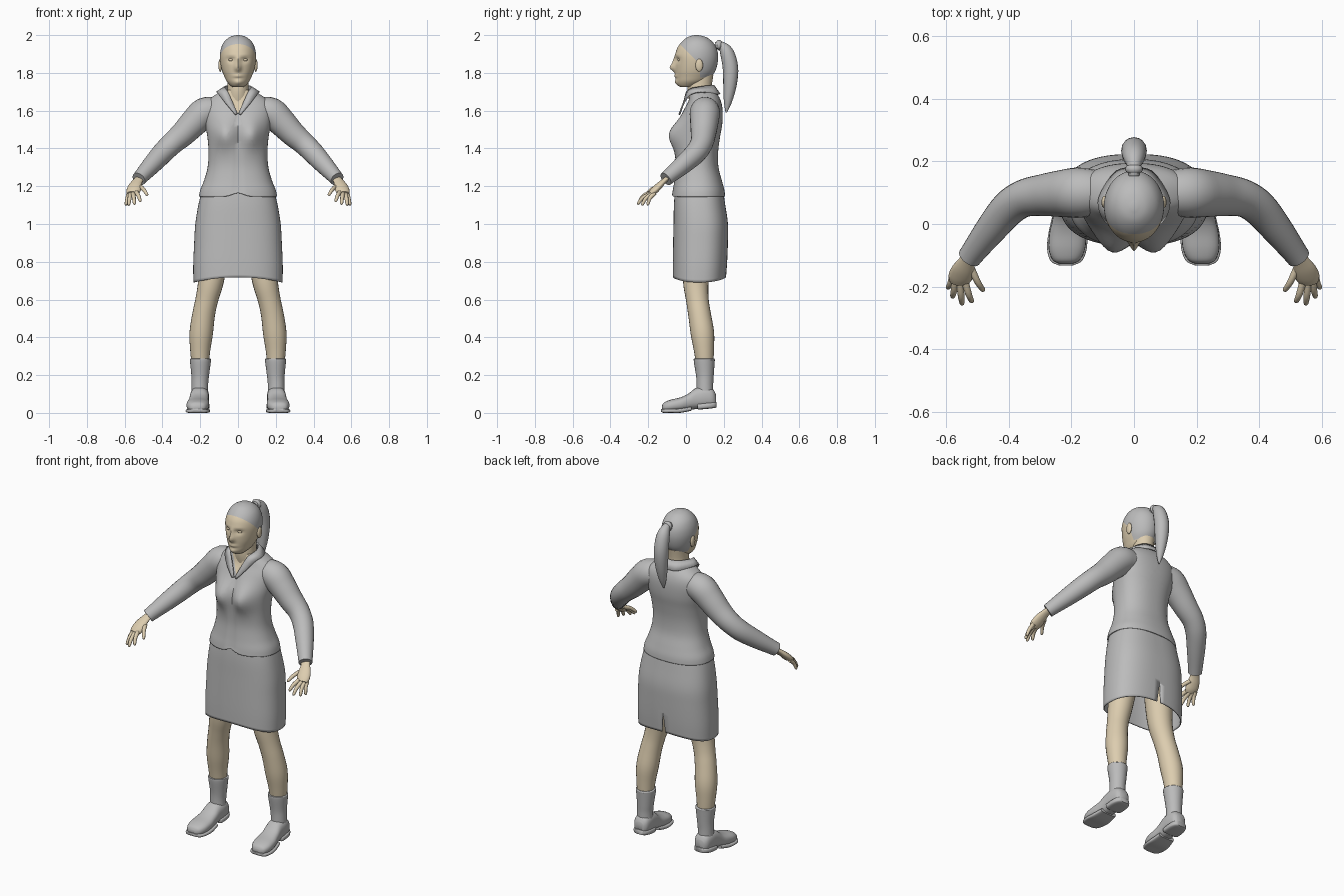
import bpy, bmesh
from math import sin, cos, pi, exp
from mathutils import Vector

cube = bpy.data.objects.get("Cube")
if cube:
    bpy.data.objects.remove(cube)


def material(name, rgb):
    m = bpy.data.materials.new(name)
    m.use_nodes = True
    m.diffuse_color = (*rgb, 1)
    bsdf = m.node_tree.nodes["Principled BSDF"]
    bsdf.inputs["Base Color"].default_value = (*rgb, 1)
    bsdf.inputs["Roughness"].default_value = 0.7
    return m


GREY = material("cloth_grey", (0.5, 0.5, 0.5))
SKIN = material("skin_beige", (0.72, 0.61, 0.43))


def spline(rows, k):
    """Catmull-Rom interpolation of equal-length number rows."""
    out = []
    for i in range(len(rows) - 1):
        a, b, c, d = (rows[max(0, min(len(rows) - 1, i + j))] for j in (-1, 0, 1, 2))
        for s in range(k):
            t = s / k
            out.append([q + 0.5 * t * (r - p + t * (2 * p - 5 * q + 4 * r - w + t * (3 * (q - r) + w - p)))
                        for p, q, r, w in zip(a, b, c, d)])
    return out + [list(rows[-1])]


def ring(center, u, v, n, power=2.0):
    pts = []
    for i in range(n):
        c, s = cos(2 * pi * i / n), sin(2 * pi * i / n)
        e = 2 / power
        pts.append(center + u * (abs(c) ** e * (1 if c > 0 else -1)) + v * (abs(s) ** e * (1 if s > 0 else -1)))
    return pts


def finish(name, bm, mats, mirror=False, thick=0, angle=60):
    bmesh.ops.recalc_face_normals(bm, faces=bm.faces)
    me = bpy.data.meshes.new(name)
    bm.to_mesh(me)
    bm.free()
    ob = bpy.data.objects.new(name, me)
    bpy.context.collection.objects.link(ob)
    for m in mats:
        me.materials.append(m)
    bpy.ops.object.select_all(action='DESELECT')
    ob.select_set(True)
    bpy.context.view_layer.objects.active = ob
    bpy.ops.object.shade_smooth_by_angle(angle=angle * pi / 180)
    if thick:
        mod = ob.modifiers.new("thickness", 'SOLIDIFY')
        mod.thickness = thick
    if mirror:
        ob.modifiers.new("mirror", 'MIRROR')
    return ob


def loft(rings, caps=True, closed=True):
    bm = bmesh.new()
    vs = [[bm.verts.new(p) for p in r] for r in rings]
    n = len(vs[0])
    for a, b in zip(vs, vs[1:]):
        for i in range(n if closed else n - 1):
            j = (i + 1) % n
            bm.faces.new((a[i], a[j], b[j], b[i]))
    if caps:
        bm.faces.new(vs[0])
        bm.faces.new(vs[-1])
    return bm


def body(rows, n=32, k=3, power=2.0, caps=True, x=0):
    """Stack of level rings given as (z, half width, front y, back y)."""
    return loft([ring(Vector((x, (f + b) / 2, z)), Vector((w, 0, 0)), Vector((0, (b - f) / 2, 0)), n, power)
                 for z, w, f, b in spline(rows, k)], caps)


def tube(pts, n=12, k=4, side=(1, 0, 0), flat=1.0):
    """Tapered tube through (x, y, z, radius) points."""
    rows = spline(pts, k)
    rings = []
    for i, r in enumerate(rows):
        t = Vector(rows[min(i + 1, len(rows) - 1)][:3]) - Vector(rows[max(i - 1, 0)][:3])
        v = t.cross(Vector(side)).normalized()
        u = v.cross(t).normalized()
        rings.append(ring(Vector(r[:3]), u * r[3], v * r[3] * flat, n))
    return loft(rings)


def cut(bm, co, no):
    bmesh.ops.bisect_plane(bm, geom=bm.verts[:] + bm.edges[:] + bm.faces[:], plane_co=co, plane_no=no)


def bell(d, s):
    return exp(-(d / s) ** 2)


# Head with sculpted face; hair is split off along a slanted hairline
head = body([(1.725, .03, -.03, .05), (1.735, .042, -.042, .07), (1.755, .060, -.05, .11), (1.78, .072, -.053, .135),
             (1.81, .084, -.056, .155), (1.85, .093, -.057, .167), (1.89, .096, -.057, .17), (1.93, .09, -.047, .162),
             (1.965, .073, -.022, .14), (1.99, .043, .01, .105), (2.0, .008, .045, .065)], n=64, k=4)
# (x, z, x spread, z spread, depth): nose, bridge, sockets, lips, chin, brows
bumps = [(0, 1.827, .015, .02, -.028), (0, 1.86, .011, .025, -.012), (.036, 1.87, .02, .013, .012),
         (0, 1.784, .024, .008, -.009), (0, 1.75, .022, .014, -.01), (.035, 1.893, .028, .008, -.004)]
for v in head.verts:
    if v.co.y < .03:
        for bx, bz, sx, sz, amp in bumps:
            v.co.y += amp * bell(abs(v.co.x) - bx, sx) * bell(v.co.z - bz, sz)
cut(head, (0, -.035, 1.955), (0, 1, 1))
cut(head, (0, .075, 1.8), (0, 1, 0))
cut(head, (0, 0, 1.775), (0, 0, 1))
for f in head.faces:
    c = f.calc_center_median()
    hair = c.z > 1.775 and (c.y > .075 or c.y + c.z > 1.92)
    f.material_index = 1 if hair else 0
finish("head", head, [SKIN, GREY])


def ellipsoid(name, loc, scale, mat):
    bm = bmesh.new()
    bmesh.ops.create_uvsphere(bm, u_segments=16, v_segments=10, radius=1)
    for v in bm.verts:
        v.co = Vector([c * s + l for c, s, l in zip(v.co, scale, loc)])
    finish(name, bm, [mat], mirror=True)


ellipsoid("eyes", (.036, -.033, 1.869), (.015, .012, .008), SKIN)
ellipsoid("ears", (.094, .07, 1.84), (.010, .02, .034), SKIN)

# Ponytail and its band
finish("ponytail", tube([(0, .155, 1.945, .018), (0, .185, 1.945, .022), (0, .215, 1.91, .036), (0, .235, 1.83, .041),
                         (0, .233, 1.74, .036), (0, .222, 1.65, .022), (0, .213, 1.59, .004)], n=16), [GREY])
finish("hair_band", tube([(0, .165, 1.945, .024), (0, .175, 1.946, .029), (0, .185, 1.945, .024)], n=16), [GREY])

# Neck
finish("neck", body([(1.58, .07, .035, .15), (1.66, .064, .015, .145), (1.72, .056, .008, .136),
                     (1.79, .056, .02, .145)]), [SKIN])

# Jacket body with bust, front crease and open neckline
jacket = body([(1.145, .207, -.074, .207), (1.18, .2, -.07, .203), (1.23, .18, -.062, .19), (1.30, .161, -.055, .172),
               (1.38, .156, -.056, .17), (1.46, .162, -.05, .18), (1.53, .175, -.036, .192), (1.60, .182, -.012, .194),
               (1.65, .165, .012, .185), (1.69, .11, .02, .165), (1.71, .07, .02, .145)],
              n=64, k=4, power=2.3, caps=False)
for v in jacket.verts:
    x, y, z = v.co
    if y < .05:
        v.co.y -= .05 * bell(abs(x) - .07, .06) * bell(z - 1.475, .075)
        v.co.y += .006 * bell(x, .008)
        v.co.z += .02 * bell(x, .04) * bell(z - 1.145, .02)
for s in (1, -1):
    cut(jacket, (0, 0, 1.585), (s, 0, -.5))
for f in jacket.faces:
    c = f.calc_center_median()
    f.material_index = 1 if c.y < .05 and abs(c.x) < (c.z - 1.585) * .5 else 0
finish("jacket", jacket, [GREY, SKIN], thick=.006)

# Folded collar
inner = [(.003, -.036, 1.585), (.03, -.014, 1.65), (.06, .008, 1.71), (.074, .07, 1.728), (.045, .135, 1.735),
         (0, .15, 1.735)]
outer = [(.014, -.04, 1.58), (.07, -.014, 1.645), (.105, .025, 1.69), (.113, .085, 1.702), (.06, .168, 1.69),
         (0, .182, 1.69)]
finish("collar", loft([spline(inner, 4), spline(outer, 4)], caps=False, closed=False), [GREY],
       mirror=True, thick=.008)

# Skirt with arched hem and a slit at the back
skirt = body([(.69, .236, -.07, .212), (.78, .237, -.07, .218), (.90, .232, -.068, .222), (1.0, .226, -.066, .222),
              (1.10, .21, -.064, .208), (1.18, .19, -.058, .195), (1.24, .17, -.05, .18)],
             n=64, k=4, power=2.5, caps=False)
for v in skirt.verts:
    v.co.z += .028 * (1 - (v.co.x / .24) ** 2) * max(0, 1 - (v.co.z - .69) / .3)
for s in (1, -1):
    cut(skirt, (0, 0, .84), (s, 0, .1))
slit = [f for f in skirt.faces if f.calc_center_median().y > .1
        and abs(f.calc_center_median().x) < (.84 - f.calc_center_median().z) * .1]
bmesh.ops.delete(skirt, geom=slit, context='FACES')
finish("skirt", skirt, [GREY], thick=.006)

# Sleeves
finish("sleeves", tube([(.11, .1, 1.60, .07), (.175, .1, 1.59, .08), (.23, .097, 1.54, .075), (.29, .092, 1.478, .067),
                        (.35, .082, 1.425, .06), (.40, .05, 1.375, .057), (.455, -.015, 1.315, .05),
                        (.505, -.08, 1.26, .041), (.525, -.107, 1.238, .038)], n=24, side=(0, 0, 1)),
       [GREY], mirror=True)

# Hands: palm, four fingers and thumb
across = (-.75, -.45, -.3)
finish("palms", tube([(.515, -.092, 1.248, .024), (.532, -.118, 1.226, .027), (.545, -.145, 1.2, .036),
                      (.554, -.17, 1.175, .038), (.558, -.188, 1.16, .03)], n=16, side=across, flat=.5),
       [SKIN], mirror=True)
fingers = {
    "little": ((.577, -.165, 1.163), (.594, -.205, 1.1)),
    "ring": ((.569, -.178, 1.16), (.579, -.235, 1.1)),
    "middle": ((.555, -.188, 1.16), (.548, -.258, 1.105)),
    "index": ((.538, -.188, 1.167), (.516, -.25, 1.12)),
    "thumb": ((.52, -.14, 1.2), (.479, -.215, 1.153)),
}
for name, (a, b) in fingers.items():
    a, b = Vector(a), Vector(b)
    mid = a.lerp(b, .5) + Vector((0, -.006, .006))
    finish(name + "_fingers", tube([(*a, .012), (*mid, .0105), (*a.lerp(b, .92), .008), (*b, .003)],
                                   n=10, k=3), [SKIN], mirror=True)

# Legs and socks
finish("legs", tube([(.115, .07, 1.0, .085), (.125, .06, .85, .078), (.143, .052, .70, .068), (.165, .06, .6, .06),
                     (.182, .072, .52, .06), (.195, .087, .42, .062), (.2, .095, .33, .053), (.2, .1, .25, .045)],
                    n=24), [SKIN], mirror=True)
finish("socks", tube([(.202, .1, .08, .045), (.202, .1, .15, .044), (.2, .1, .2, .047), (.199, .097, .27, .055),
                      (.199, .097, .285, .055), (.199, .097, .287, .047)], n=24), [GREY], mirror=True)


# Shoes: sections along the foot given as (y, x, half width, bottom, top)
def foot(name, rows, power):
    finish(name, loft([ring(Vector((x, y, (lo + hi) / 2)), Vector((w, 0, 0)), Vector((0, 0, (hi - lo) / 2)), 24, power)
                       for y, x, w, lo, hi in spline(rows, 4)]), [GREY], mirror=True)


foot("shoes", [(-.127, .217, .02, .012, .038), (-.115, .216, .043, .006, .056), (-.08, .214, .058, .006, .07),
               (-.03, .211, .059, .01, .082), (.01, .208, .053, .015, .1), (.05, .205, .05, .02, .13),
               (.1, .203, .05, .025, .14), (.14, .202, .044, .028, .128), (.158, .202, .028, .035, .1)], 2.5)
foot("soles", [(-.132, .217, .022, .006, .022), (-.118, .216, .05, 0, .021), (-.08, .214, .063, 0, .021),
               (-.03, .211, .062, 0, .024), (.03, .207, .052, .012, .034)], 4)
foot("heels", [(.06, .205, .045, .022, .05), (.07, .204, .052, .018, .05), (.12, .203, .052, .022, .055),
               (.15, .202, .042, .026, .058), (.162, .202, .028, .03, .058)], 4)
